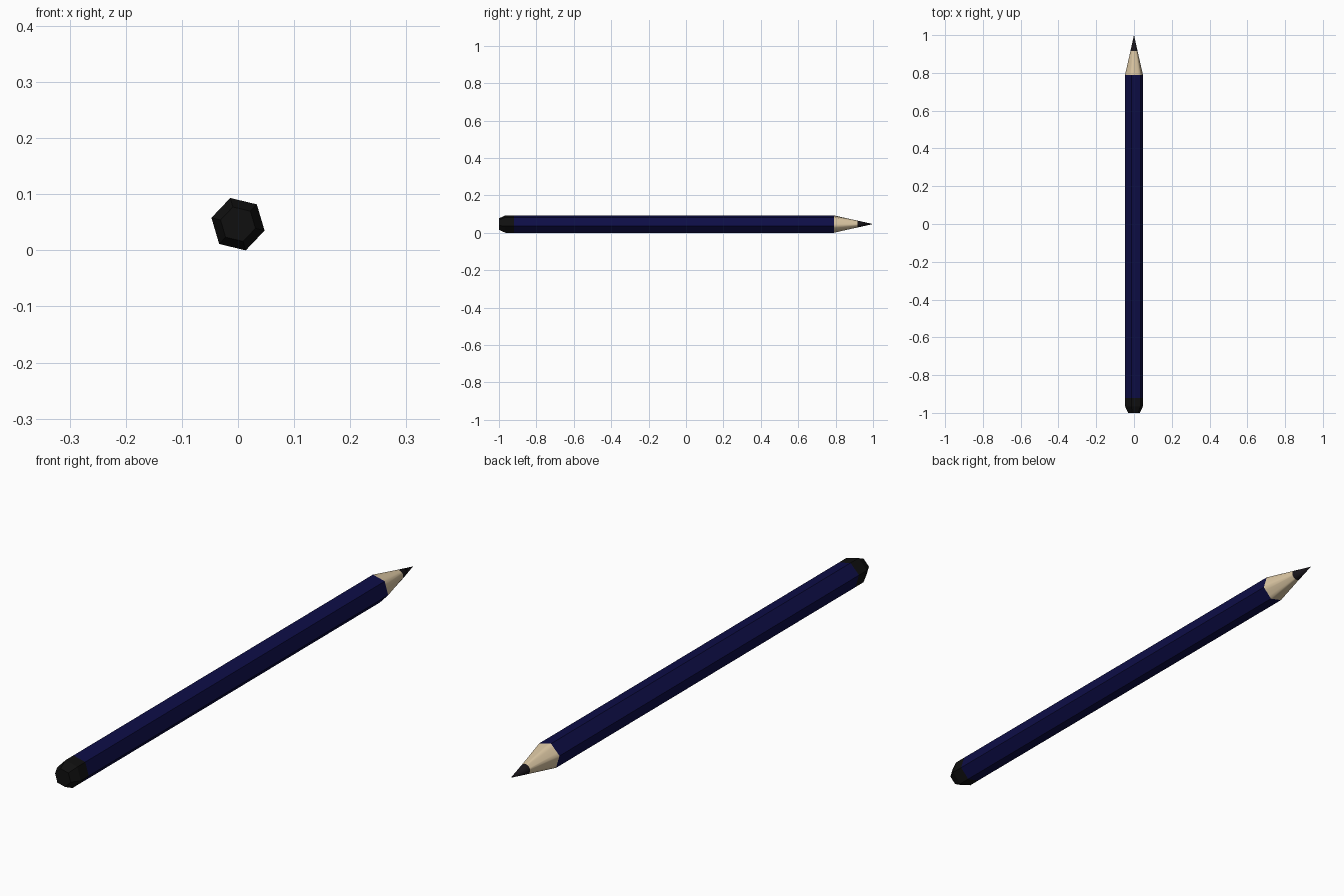
import bpy, bmesh, math

if "Cube" in bpy.data.objects:
    bpy.data.objects.remove(bpy.data.objects["Cube"])

CENTRE_Z = 0.0467
START = math.radians(46.5)   # roll of the hexagonal shaft
PER_SIDE = 4                 # segments per hexagon side on the sharpened cone


def material(name, rgb):
    m = bpy.data.materials.new(name)
    m.diffuse_color = (*rgb, 1)
    m.use_nodes = True
    m.node_tree.nodes["Principled BSDF"].inputs["Base Color"].default_value = m.diffuse_color
    return m


navy = material("navy paint", (0.004, 0.004, 0.062))
black = material("black dip", (0.005, 0.005, 0.005))
wood = material("bare wood", (0.70, 0.56, 0.36))
graphite = material("graphite", (0.009, 0.007, 0.010))


def section(y, r, per_side, roundness):
    """Ring that blends from a hexagon (0) to a circle (1)."""
    pts = []
    for i in range(6 * per_side):
        side, t = divmod(i, per_side)
        a = START + side * math.pi / 3
        b = a + math.pi / 3
        t /= per_side
        x = (1 - t) * math.cos(a) + t * math.cos(b)
        z = (1 - t) * math.sin(a) + t * math.sin(b)
        k = r * (1 - roundness + roundness / math.hypot(x, z))
        pts.append((x * k, y, CENTRE_Z + z * k))
    return pts


def loft(name, sections, mat, per_side=1, cap_start=False, smooth=False):
    bm = bmesh.new()
    rings = [[bm.verts.new(p) for p in section(y, r, per_side, rd)]
             for y, r, rd in sections]
    n = 6 * per_side
    for lo, hi in zip(rings, rings[1:]):
        for i in range(n):
            j = (i + 1) % n
            bm.faces.new((lo[i], lo[j], hi[j], hi[i]))
    if cap_start:
        bm.faces.new(list(reversed(rings[0])))
    bmesh.ops.remove_doubles(bm, verts=bm.verts, dist=1e-6)
    # faces wound so that they point away from the pencil axis
    for f in bm.faces:
        f.normal_update()
        c = f.calc_center_median()
        out = f.normal.x * c.x + f.normal.z * (c.z - CENTRE_Z)
        if (out < 0 if len(f.verts) < 5 else f.normal.y > 0):
            f.normal_flip()
        f.smooth = smooth
    me = bpy.data.meshes.new(name)
    bm.to_mesh(me)
    bm.free()
    me.materials.append(mat)
    ob = bpy.data.objects.new(name, me)
    bpy.context.collection.objects.link(ob)


R = 0.0487
# dipped end with chamfered rim
loft("end_cap", [(-1, 0.032, 0), (-0.965, R, 0), (-0.92, R, 0)], black, cap_start=True)
# painted hexagonal shaft
loft("shaft", [(-0.92, R, 0), (0.79, R, 0)], navy)
# sharpened wood, from hexagon to round
loft("wood_cone", [(0.79, R, 0), (0.917, 0.0185, 1)], wood, PER_SIDE, smooth=True)
# pointed lead
loft("lead_tip", [(0.917, 0.0185, 1), (1.0, 0, 1)], graphite, PER_SIDE, smooth=True)
